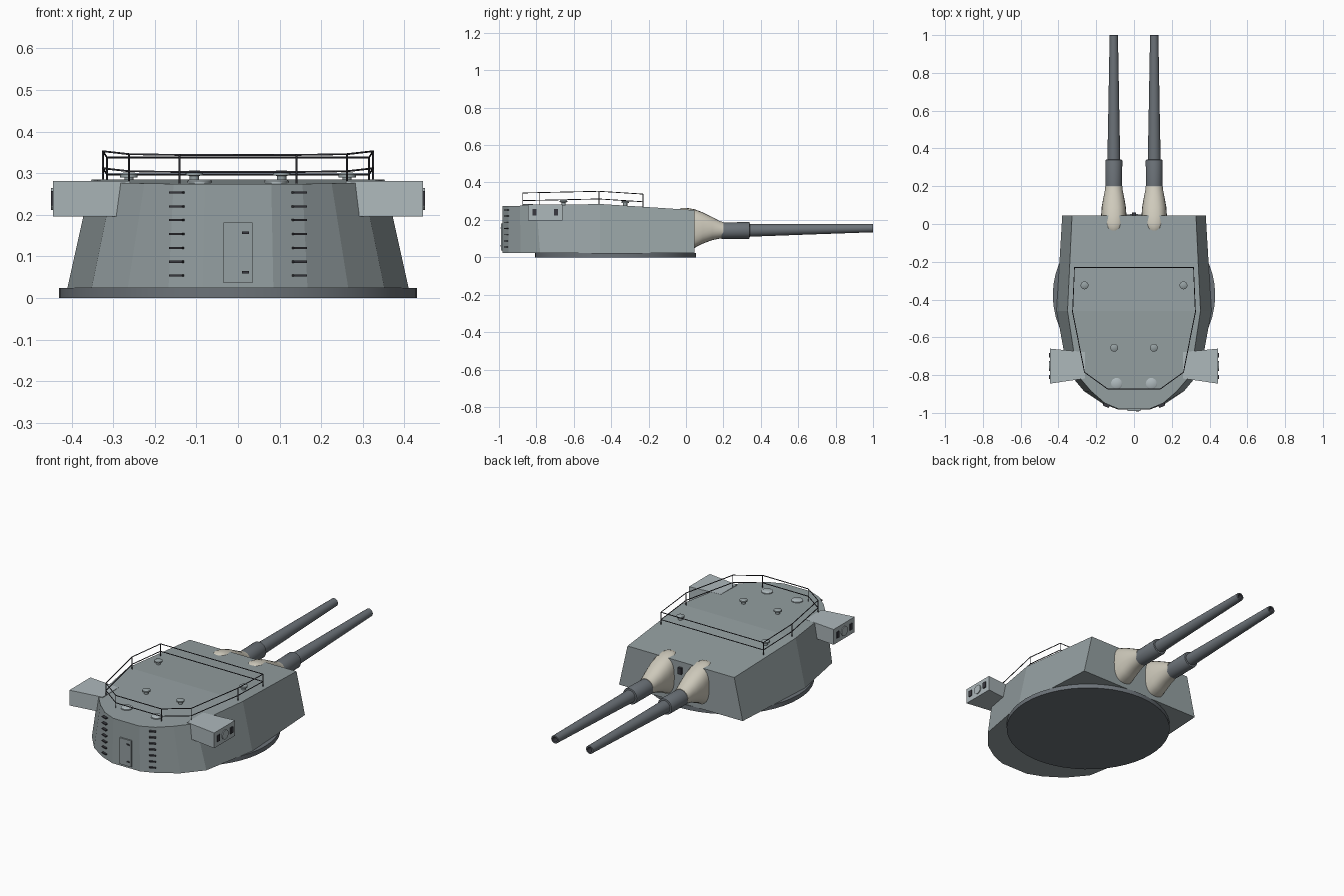
import bpy, bmesh, math
from mathutils import Vector

if "Cube" in bpy.data.objects:
    bpy.data.objects.remove(bpy.data.objects["Cube"])

def material(name, rgb):
    m = bpy.data.materials.new(name)
    m.diffuse_color = (*rgb, 1)
    m.use_nodes = True
    m.node_tree.nodes["Principled BSDF"].inputs["Base Color"].default_value = m.diffuse_color
    return m

PLATE = material("plate_grey", (0.30, 0.35, 0.36))
LIGHT = material("light_grey", (0.42, 0.48, 0.50))
STEEL = material("gun_steel", (0.15, 0.17, 0.19))
CANVAS = material("canvas", (0.62, 0.59, 0.50))
DARK = material("dark_metal", (0.04, 0.04, 0.05))

def finish(name, bm, mat, smooth=False):
    bmesh.ops.recalc_face_normals(bm, faces=bm.faces)
    me = bpy.data.meshes.new(name)
    bm.to_mesh(me)
    bm.free()
    me.materials.append(mat)
    ob = bpy.data.objects.new(name, me)
    bpy.context.collection.objects.link(ob)
    if smooth:
        bpy.ops.object.select_all(action='DESELECT')
        bpy.context.view_layer.objects.active = ob
        ob.select_set(True)
        bpy.ops.object.shade_smooth_by_angle(angle=math.radians(35))
    return ob

def loft(name, rings, mat, smooth=False, caps=True):
    bm = bmesh.new()
    vs = [[bm.verts.new(p) for p in r] for r in rings]
    n = len(vs[0])
    for a, b in zip(vs, vs[1:]):
        for i in range(n):
            j = (i + 1) % n
            bm.faces.new((a[i], a[j], b[j], b[i]))
    if caps:
        bm.faces.new(vs[0])
        bm.faces.new(vs[-1])
    return finish(name, bm, mat, smooth)

def box(name, c, s, mat, rot=0):
    ring = lambda z: [(x * s[0] / 2, y * s[1] / 2, z) for x, y in ((-1, -1), (1, -1), (1, 1), (-1, 1))]
    ob = loft(name, [ring(-s[2] / 2), ring(s[2] / 2)], mat)
    ob.location = c
    ob.rotation_euler.z = rot
    return ob

def lathe(name, c, profile, mat, n=16):
    """profile: (radius, z) pairs turned around z"""
    rings = [[(c[0] + r * math.cos(t), c[1] + r * math.sin(t), c[2] + z)
              for t in (2 * math.pi * i / n for i in range(n))] for r, z in profile]
    return loft(name, rings, mat, True)

def section(x, y, hw, lo, hi, power=1.0, n=24):
    """rounded section standing in the xz plane"""
    pt = []
    for i in range(n):
        c, s = math.cos(2 * math.pi * i / n), math.sin(2 * math.pi * i / n)
        c = math.copysign(abs(c) ** power, c)
        s = math.copysign(abs(s) ** power, s)
        pt.append((x + hw * c, y, (lo + hi) / 2 + (hi - lo) / 2 * s))
    return pt

def roof_z(y):
    return 0.285 - 0.022 * (-0.46 - y) if y < -0.46 else 0.285 - 0.065 * (y + 0.46)

# turntable disc
lathe("base_ring", (0, -0.377, 0), [(0.43, 0), (0.43, 0.024)], STEEL, 48)

# armoured house: half outlines from front to rear, mirrored
low = [(0.38, 0.045), (0.41, -0.46), (0.352, -0.78), (0.265, -0.885), (0.167, -0.95), (0.085, -0.982)]
top = [(0.328, 0.045), (0.352, -0.46), (0.30, -0.80), (0.225, -0.887), (0.155, -0.948), (0.08, -0.98)]
bm = bmesh.new()
def outline(half, zf):
    pts = half + [(-x, y) for x, y in reversed(half)]
    return [bm.verts.new((x, y, zf(y))) for x, y in pts]
a, b = outline(low, lambda y: 0.024), outline(top, roof_z)
for i in range(12):
    j = (i + 1) % 12
    bm.faces.new((a[i], a[j], b[j], b[i]))
bm.faces.new(a)
bm.faces.new((b[0], b[1], b[10], b[11]))
bm.faces.new(b[1:11])
finish("turret_house", bm, PLATE)

# guns and canvas boots
for side, sx in (("left", -1), ("right", 1)):
    x = sx * 0.107
    boot = [(-0.035, .040, .08, .258), (-0.02, .054, .06, .264), (0.005, .063, .052, .264),
            (0.045, .067, .05, .257), (0.09, .064, .073, .24), (0.14, .055, .092, .215),
            (0.18, .047, .100, .194), (0.2, .045, .101, .188)]
    loft(side + "_gun_boot",
         [section(x, y, w, l, h, 0.7 + 0.3 * max(0, y) / 0.2) for y, w, l, h in boot], CANVAS, True)
    gun = [(0.19, .044), (0.335, .045), (0.34, .043), (0.341, .034), (0.6, .029), (0.999, .022),
           (1.0, .021), (1.0, .014)]
    rings = []
    for y, r in gun:
        zc = 0.144 + (y - 0.34) * 0.018
        rings.append(section(x, y, r, zc - r, zc + r))
    loft(side + "_gun_barrel", rings, STEEL, True, caps=False)
    bore = [section(x, y, 0.014, 0.142, 0.170) for y in (1.0, 0.95)]
    loft(side + "_gun_bore", bore + [section(x, 0.949, 0.001, 0.155, 0.157)], DARK, caps=False)

# small sight between the guns
box("front_sight", (0, 0.05, 0.205), (0.022, 0.02, 0.035), DARK)

# rangefinder boxes with end windows
for side, s in (("left", -1), ("right", 1)):
    rings = [[(s * x, y0, z0), (s * x, y1, z0), (s * x, y1, z1), (s * x, y0, z1)]
             for x, y0, y1, z0, z1 in ((0.26, -0.818, -0.678, .196, .281), (0.445, -0.845, -0.66, .196, .281))]
    loft(side + "_rangefinder", rings, LIGHT)
    for k, y in enumerate((-0.81, -0.695)):
        box(f"{side}_rangefinder_window_{k}", (s * 0.446, y, 0.24), (0.008, 0.022, 0.034), DARK)
    loft(side + "_rangefinder_cover",
         [[(s * px, py, pz) for py, px, pz in
           ((-0.752 + 0.026 * math.cos(t), xx, 0.238 + 0.026 * math.sin(t))
            for t in (math.pi * i / 8 for i in range(16)))] for xx in (0.44, 0.45)], LIGHT)

# roof vents and hatches
for s in (-1, 1):
    for x, y in ((0.262, -0.325), (0.105, -0.655)):
        lathe("mushroom_vent", (s * x, y, roof_z(y)),
              [(0.011, -0.005), (0.011, 0.013), (0.021, 0.014), (0.021, 0.021), (0.012, 0.026)], PLATE)
    lathe("roof_hatch", (s * 0.092, -0.845, roof_z(-0.845)),
          [(0.03, -0.003), (0.03, 0.005), (0.024, 0.009)], LIGHT, 20)

# guard rail: two closed wires and corner posts
half = [(0.315, -0.23), (0.325, -0.465), (0.262, -0.785), (0.14, -0.873)]
loop = half + [(-x, y) for x, y in reversed(half)]
def wire(name, pts, cyclic, r=0.0024):
    cu = bpy.data.curves.new(name, 'CURVE')
    cu.dimensions = '3D'
    cu.bevel_depth = r
    cu.bevel_resolution = 1
    cu.use_fill_caps = True
    sp = cu.splines.new('POLY')
    sp.points.add(len(pts) - 1)
    for p, q in zip(sp.points, pts):
        p.co = (*q, 1)
    sp.use_cyclic_u = cyclic
    cu.materials.append(DARK)
    bpy.context.collection.objects.link(bpy.data.objects.new(name, cu))
for name, h in (("lower_rail", 0.027), ("upper_rail", 0.068)):
    wire(name, [(x, y, roof_z(y) + h) for x, y in loop], True)
for x, y in loop:
    wire("rail_post", [(x, y, roof_z(y) - 0.003), (x, y, roof_z(y) + 0.069)], False)

# rear door with hinges
box("rear_door", (0, -0.983, 0.109), (0.07, 0.012, 0.146), PLATE)
for z in (0.062, 0.157):
    box("door_hinge", (0.018, -0.990, z), (0.017, 0.006, 0.007), DARK)

# rear ladder rungs
for s in (-1, 1):
    for k in range(7):
        box("ladder_rung", (s * 0.147, -0.96, 0.054 + k * 0.0333), (0.034, 0.016, 0.005), DARK, s * 0.4)
